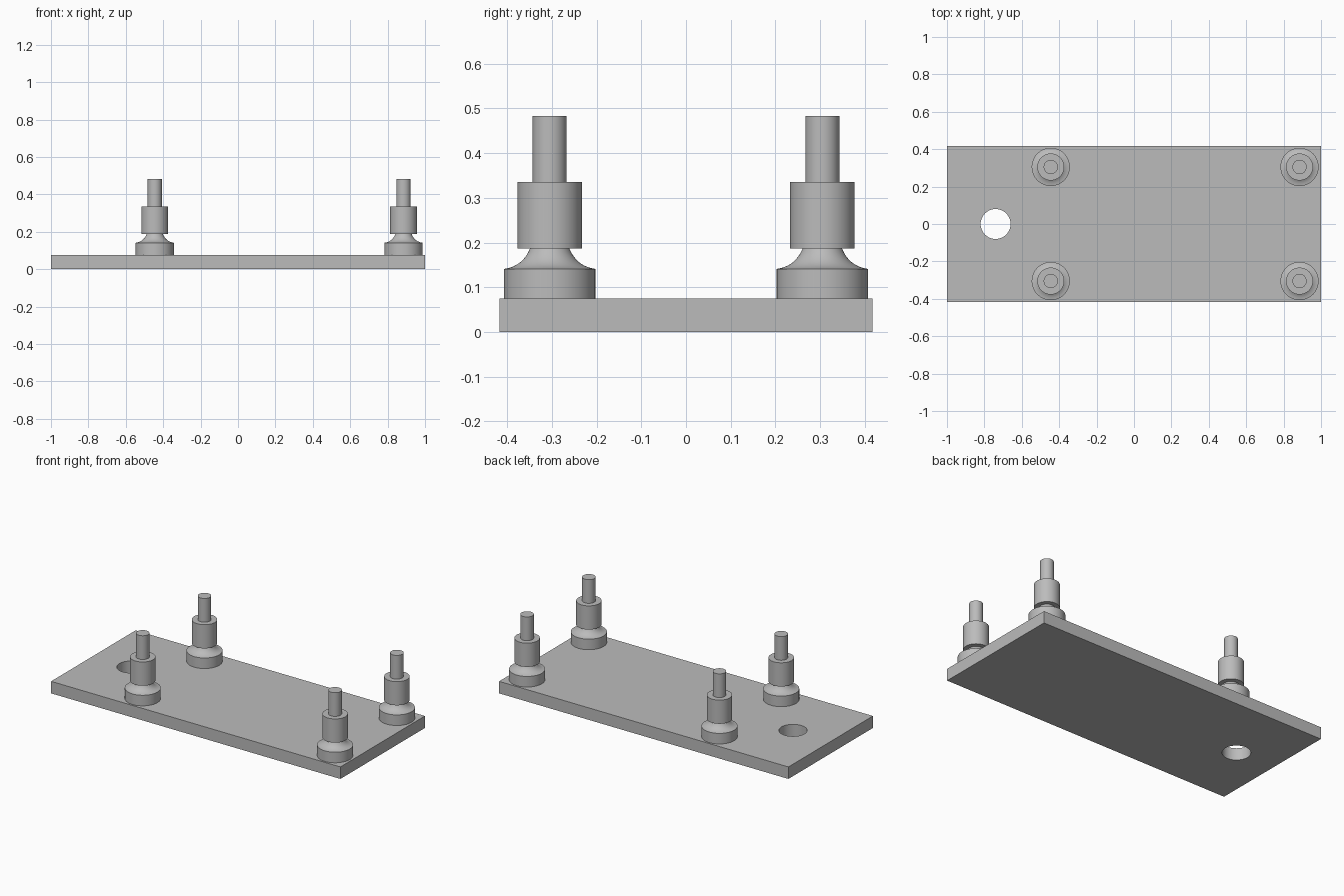
import bpy
import bmesh
from math import radians, cos, sin, tau

if "Cube" in bpy.data.objects:
    bpy.data.objects.remove(bpy.data.objects["Cube"])

grey = bpy.data.materials.new("light_grey")
grey.use_nodes = True
colour = (0.5, 0.5, 0.5, 1)
grey.diffuse_color = colour
grey.node_tree.nodes["Principled BSDF"].inputs["Base Color"].default_value = colour


def finish(obj):
    """Assign the material and smooth the round walls, keeping rims sharp."""
    obj.data.materials.clear()
    obj.data.materials.append(grey)
    bpy.ops.object.select_all(action="DESELECT")
    obj.select_set(True)
    bpy.context.view_layer.objects.active = obj
    bpy.ops.object.shade_smooth_by_angle(angle=radians(25))


def lathe(name, profile, sides=64):
    """Revolve a radius/height profile into a closed solid."""
    bm = bmesh.new()
    rings = [[bm.verts.new((r * cos(tau * i / sides), r * sin(tau * i / sides), z))
              for i in range(sides)] for r, z in profile]
    for low, high in zip(rings, rings[1:]):
        for i in range(sides):
            j = (i + 1) % sides
            bm.faces.new((low[i], low[j], high[j], high[i]))
    bm.faces.new(rings[0][::-1])
    bm.faces.new(rings[-1])
    mesh = bpy.data.meshes.new(name)
    bm.to_mesh(mesh)
    bm.free()
    obj = bpy.data.objects.new(name, mesh)
    bpy.context.collection.objects.link(obj)
    return obj


# Base plate with a round through hole
plate_top = 0.075
bpy.ops.mesh.primitive_cube_add(size=1, location=(0, 0, plate_top / 2))
plate = bpy.context.object
plate.name = "base_plate"
plate.scale = (2, 0.834, plate_top)
bpy.ops.object.transform_apply(location=True, rotation=False, scale=True)

cutter = lathe("hole_cutter", [(0.08, -0.1), (0.08, 0.2)])
cutter.location = (-0.74, 0, 0)
cutter.hide_render = True
cut = plate.modifiers.new("hole", "BOOLEAN")
cut.object = cutter
cut.solver = "EXACT"
bpy.context.view_layer.objects.active = plate
bpy.ops.object.modifier_apply(modifier=cut.name)
bpy.data.objects.remove(cutter)
finish(plate)

# Stepped post: round foot, flared neck, collar and pin
foot_r, neck_r, collar_r, pin_r = 0.102, 0.044, 0.072, 0.038
foot_top, neck_top, collar_top, pin_top = 0.141, 0.187, 0.335, 0.483
bend_r, bend_z = 0.06, 0.147
steps = 12
flare = []
for k in range(steps + 1):
    t = k / steps
    a, b, c = (1 - t) ** 2, 2 * t * (1 - t), t * t
    flare.append((a * foot_r + b * bend_r + c * neck_r,
                  a * foot_top + b * bend_z + c * neck_top))
post_profile = [(foot_r, plate_top), *flare,
                (collar_r, neck_top), (collar_r, collar_top),
                (pin_r, collar_top), (pin_r, pin_top)]

for x, end in ((-0.445, "right"), (0.885, "left")):
    for y, side in ((-0.305, "front"), (0.305, "back")):
        post = lathe(f"post_{side}_{end}", post_profile)
        post.location = (x, y, 0)
        finish(post)
